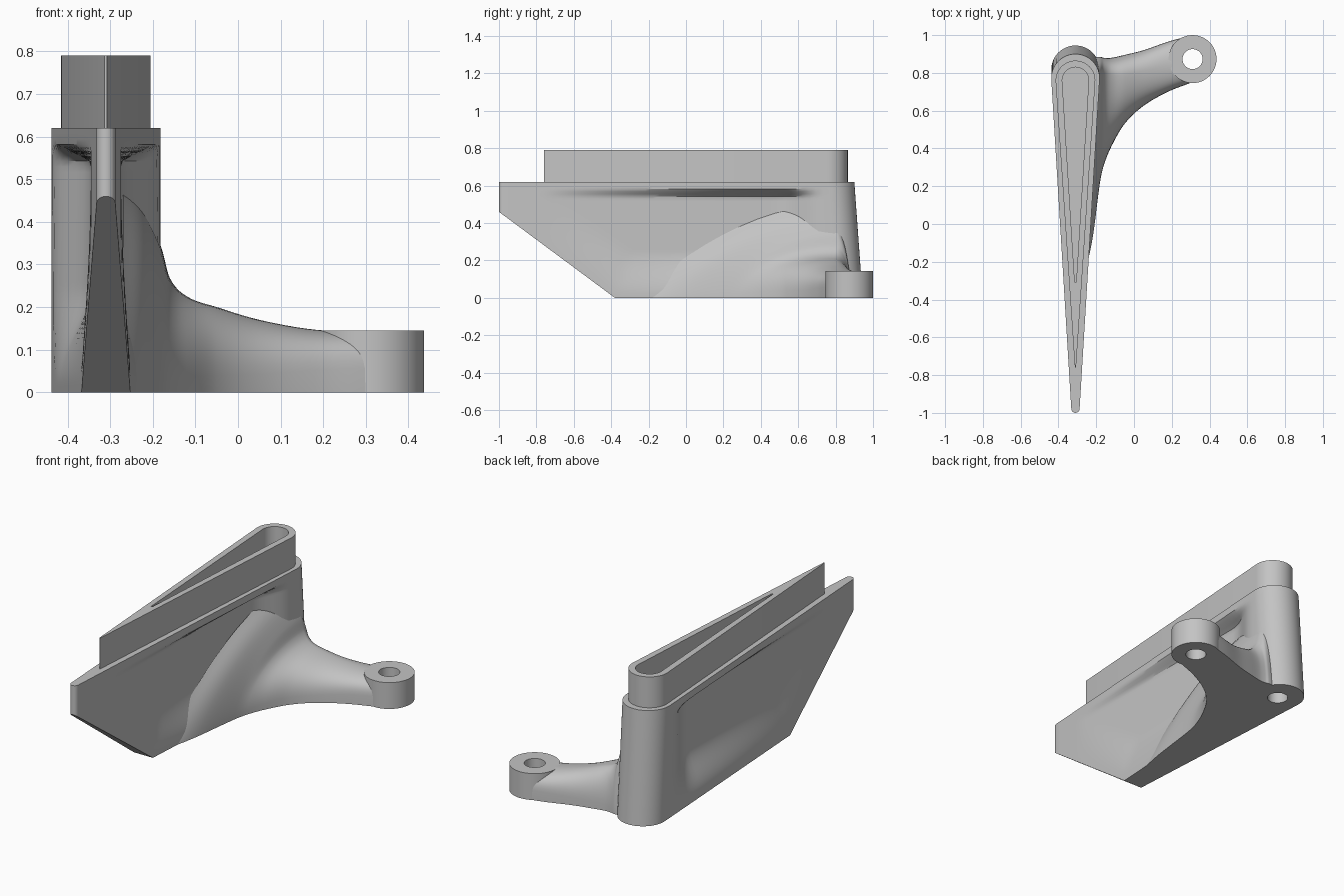
import bpy, bmesh, math
from mathutils import Vector

if "Cube" in bpy.data.objects:
    bpy.data.objects.remove(bpy.data.objects["Cube"])

GREY = (0.55, 0.55, 0.55, 1)
mat = bpy.data.materials.new("plain grey")
mat.use_nodes = True
mat.diffuse_color = GREY
mat.node_tree.nodes["Principled BSDF"].inputs["Base Color"].default_value = GREY

BLADE_X = -0.31
HEIGHT = 0.62
CUT_POINT = Vector((0, -0.38, 0))
CUT_NORMAL = Vector((0, -0.46, -0.62)).normalized()


def smooth(a, b, v):
    t = min(1, max(0, (v - a) / (b - a)))
    return t * t * (3 - 2 * t)


def teardrop(front, r_front, back, r_back, side=1, arc=32):
    """Outline of two circles along y joined by tangent lines."""
    tilt = math.asin((r_back - r_front) / (back - front))

    def sweep(cy, r, a0, a1, n):
        angles = [a0 + (a1 - a0) * i / n for i in range(n + 1)]
        return [Vector((r * math.cos(a), cy + r * math.sin(a), 0)) for a in angles]

    rear = sweep(back, r_back, -tilt, math.pi + tilt, arc)
    nose = sweep(front, r_front, math.pi + tilt, 2 * math.pi - tilt, 8)
    left = [rear[-1].lerp(nose[0], i / side) for i in range(1, side)]
    right = [nose[-1].lerp(rear[0], i / side) for i in range(1, side)]
    return rear + left + nose + right


def loft(name, rings, cut=False):
    """Skin equal closed rings and cap both ends."""
    bm = bmesh.new()
    rows = [[bm.verts.new(p) for p in ring] for ring in rings]
    n = len(rows[0])
    for a, b in zip(rows, rows[1:]):
        for i in range(n):
            j = (i + 1) % n
            bm.faces.new((a[i], a[j], b[j], b[i]))
    bm.faces.new(rows[0][::-1])
    bm.faces.new(rows[-1])
    if cut:
        bmesh.ops.bisect_plane(bm, geom=bm.verts[:] + bm.edges[:] + bm.faces[:],
                               plane_co=CUT_POINT, plane_no=CUT_NORMAL, clear_outer=True)
        bmesh.ops.holes_fill(bm, edges=[e for e in bm.edges if e.is_boundary], sides=0)
    bmesh.ops.recalc_face_normals(bm, faces=bm.faces[:])
    mesh = bpy.data.meshes.new(name)
    bm.to_mesh(mesh)
    bm.free()
    mesh.materials.append(mat)
    obj = bpy.data.objects.new(name, mesh)
    bpy.context.collection.objects.link(obj)
    return obj


def prism(name, outline, x, z0, z1):
    return loft(name, [[(p.x + x, p.y, z) for p in outline] for z in (z0, z1)])


def disc(cy, r, n=48):
    return [Vector((r * math.cos(2 * math.pi * i / n), cy + r * math.sin(2 * math.pi * i / n), 0))
            for i in range(n)]


# Blade body with hollowed sides and a leaning round back
def blade_ring(z):
    ring = []
    for p in teardrop(-0.978, 0.022, 0.772 + 0.045 * (1 - z / HEIGHT), 0.128, side=48):
        clear = -(Vector((0, p.y, z)) - CUT_POINT).dot(CUT_NORMAL)
        mask = smooth(0.02, 0.25, min(z, clear)) * (1 - smooth(0.535, 0.585, z))
        mask *= 1 - smooth(0.48, 0.73, p.y)
        half = abs(p.x) - mask * max(0, abs(p.x) - 0.035)
        ring.append((BLADE_X + math.copysign(half, p.x), p.y, z))
    return ring


LEVELS = 48
body = loft("blade_body", [blade_ring(HEIGHT * i / LEVELS) for i in range(LEVELS + 1)], cut=True)

# Raised tongue on top
tongue = prism("top_tongue", teardrop(-0.757, 0.003, 0.76, 0.105), BLADE_X, HEIGHT - 0.005, 0.79)

# Side arm: x, front edge, back edge, ridge, height, roundness
STATIONS = [
    (-0.27, -0.30, 0.86, 0.80, 0.50, 2.2),
    (-0.22, -0.08, 0.88, 0.80, 0.43, 1.8),
    (-0.18, 0.22, 0.885, 0.80, 0.34, 1.3),
    (-0.16, 0.31, 0.88, 0.80, 0.268, 1.0),
    (-0.12, 0.41, 0.88, 0.79, 0.225, 0.8),
    (-0.05, 0.53, 0.895, 0.79, 0.20, 0.7),
    (0.05, 0.625, 0.92, 0.81, 0.17, 0.6),
    (0.18, 0.70, 0.965, 0.84, 0.147, 0.45),
    (0.30, 0.747, 0.998, 0.87, 0.143, 0.4),
]


def slope(i, k):
    a, b = STATIONS[max(0, i - 1)], STATIONS[min(len(STATIONS) - 1, i + 1)]
    return (b[k] - a[k]) / (b[0] - a[0])


def station(i, t):
    a, b = STATIONS[i], STATIONS[i + 1]
    dx = b[0] - a[0]
    out = [a[0] + dx * t]
    for k in range(1, 6):
        h = smooth(0, 1, t)
        out.append(a[k] * (1 - h) + b[k] * h
                   + dx * t * (1 - t) * (slope(i, k) * (1 - t) - slope(i + 1, k) * t))
    return out


def arm_ring(s):
    x, lo, hi, ridge, top, power = s
    ring = []
    for i in range(33):
        a = math.pi * i / 32
        c = math.cos(a)
        y = ridge + c * ((hi - ridge) if c > 0 else (ridge - lo))
        ring.append((x, y, top * max(0, math.sin(a)) ** power))
    return ring


steps = [station(i, j / 6) for i in range(len(STATIONS) - 1) for j in range(6)]
arm = loft("side_arm", [arm_ring(s) for s in steps + [STATIONS[-1]]])

# Round boss at the arm end
boss = prism("arm_boss", disc(0.873, 0.127), 0.31, 0, 0.145)

# Slot and screw holes
slot = prism("slot_cutter", teardrop(-0.306, 0.004, 0.76, 0.07), BLADE_X, 0.6, 0.9)
boss_hole = prism("boss_hole_cutter", disc(0.873, 0.053), 0.31, -0.1, 0.3)
body_hole = prism("body_hole_cutter", disc(0.80, 0.053), BLADE_X, -0.1, 0.3)

CUTS = {body: (slot, body_hole), tongue: (slot,), arm: (boss_hole, body_hole), boss: (boss_hole,)}
for obj, cutters in CUTS.items():
    bpy.ops.object.select_all(action="DESELECT")
    bpy.context.view_layer.objects.active = obj
    obj.select_set(True)
    for cutter in cutters:
        mod = obj.modifiers.new(cutter.name, "BOOLEAN")
        mod.operation = "DIFFERENCE"
        mod.solver = "EXACT"
        mod.object = cutter
        bpy.ops.object.modifier_apply(modifier=mod.name)
    bpy.ops.object.shade_smooth_by_angle(angle=math.radians(30))

for cutter in (slot, boss_hole, body_hole):
    bpy.data.objects.remove(cutter)
